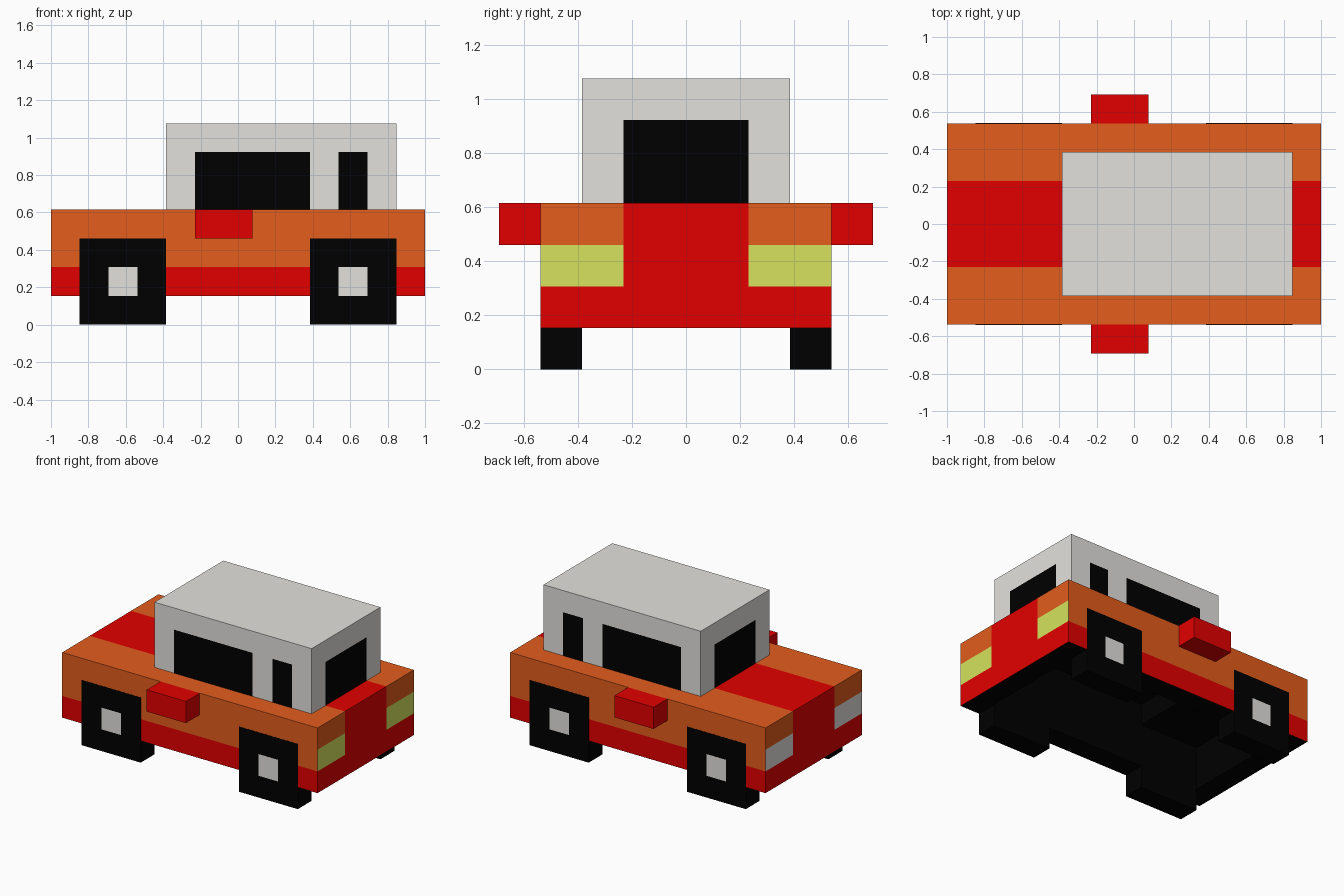
import bpy, bmesh
from mathutils import Vector

if "Cube" in bpy.data.objects:
    bpy.data.objects.remove(bpy.data.objects["Cube"])

U = 1 / 13  # half a block; the car is 26 of these long


def material(name, rgb):
    m = bpy.data.materials.new(name)
    m.diffuse_color = (*rgb, 1)
    m.use_nodes = True
    m.node_tree.nodes["Principled BSDF"].inputs["Base Color"].default_value = m.diffuse_color
    return m


GREY, BLACK, ORANGE, RED, LIME = range(5)
MATS = [material("light grey", (0.765, 0.755, 0.73)),
        material("black", (0.0, 0.0, 0.0)),
        material("orange", (0.77, 0.11, 0.012)),
        material("red", (0.77, 0.0, 0.0)),
        material("lime yellow", (0.67, 0.765, 0.11))]


def block(name, lo, hi, rule, cuts=((), (), ()), hollows=()):
    """Box in block units, sliced at the cuts, coloured by rule(centre, normal)."""
    lo, hi = Vector(lo), Vector(hi)
    bm = bmesh.new()
    bmesh.ops.create_cube(bm, size=1)
    for v in bm.verts:
        v.co = (lo + hi) / 2 + Vector(a * b for a, b in zip(v.co, hi - lo))
    for axis, places in enumerate(cuts):
        normal = Vector((0, 0, 0))
        normal[axis] = 1
        for p in places:
            bmesh.ops.bisect_plane(bm, geom=bm.verts[:] + bm.edges[:] + bm.faces[:],
                                   plane_co=normal * p, plane_no=normal)
    for x0, x1, half_y, depth in hollows:  # push part of the underside upwards
        bm.normal_update()
        floor = [f for f in bm.faces if f.normal.z < -0.9
                 and x0 < f.calc_center_median().x < x1
                 and abs(f.calc_center_median().y) < half_y]
        new = bmesh.ops.extrude_face_region(bm, geom=floor)["geom"]
        bmesh.ops.translate(bm, vec=(0, 0, depth),
                            verts=[g for g in new if isinstance(g, bmesh.types.BMVert)])
        bmesh.ops.delete(bm, geom=[f for f in floor if f.is_valid], context='FACES')
    bmesh.ops.recalc_face_normals(bm, faces=bm.faces[:])
    bm.normal_update()
    for f in bm.faces:
        f.material_index = rule(f.calc_center_median(), f.normal)
    bmesh.ops.scale(bm, vec=(U, U, U), verts=bm.verts[:])
    mesh = bpy.data.meshes.new(name)
    bm.to_mesh(mesh)
    bm.free()
    for m in MATS:
        mesh.materials.append(m)
    obj = bpy.data.objects.new(name, mesh)
    bpy.context.collection.objects.link(obj)
    return obj


# Body: orange shell, red sills and centre stripe, lamps on both ends, hollow below
def body_rule(c, n):
    inside = abs(c.x) < 11.5 and abs(c.y) < 5.5 and c.z < 7.98
    if n.z < -0.5 or inside:
        return BLACK
    if abs(n.x) > 0.5:
        if abs(c.y) < 3 or c.z < 4:
            return RED
        if c.z < 6:
            return LIME if n.x > 0 else GREY
        return ORANGE
    if n.z > 0.5:
        return RED if abs(c.y) < 3 else ORANGE
    return RED if c.z < 4 else ORANGE


block("body", (-13, -7, 2), (13, 7, 8), body_rule,
      ((-11, -5, 11), (-5, -3, 3, 5), (4, 6)),
      hollows=((-11, 11, 5, 4), (-5, 11, 5, 1.95)))


# Cabin: grey box with dark windows on all four sides
def cabin_rule(c, n):
    if c.z > 12 or abs(n.z) > 0.5:
        return GREY
    if abs(n.x) > 0.5:
        return BLACK if abs(c.y) < 3 else GREY
    return BLACK if -3 < c.x < 5 or 7 < c.x < 9 else GREY


block("cabin", (-5, -5, 8), (11, 5, 14), cabin_rule,
      ((-3, 5, 7, 9), (-3, 3), (12,)))

# Wheels (a hair proud of the body) with grey hubs, and wing mirrors
for side, side_name in ((-1, "front"), (1, "back")):
    y0, y1 = sorted((5 * side, 7.012 * side))
    for cx, end in ((-8, "left"), (8, "right")):
        def wheel_rule(c, n, cx=cx, side=side):
            hub = n.y * side > 0.5 and abs(c.x - cx) < 1 and 2 < c.z < 4
            return GREY if hub else BLACK
        block(f"{side_name}_{end}_wheel", (cx - 3, y0, 0), (cx + 3, y1, 6), wheel_rule,
              ((cx - 1, cx + 1), (), (2, 4)))
    m0, m1 = sorted((7 * side, 9 * side))
    block(f"{side_name}_mirror", (-3, m0, 6), (1, m1, 8), lambda c, n: RED)
